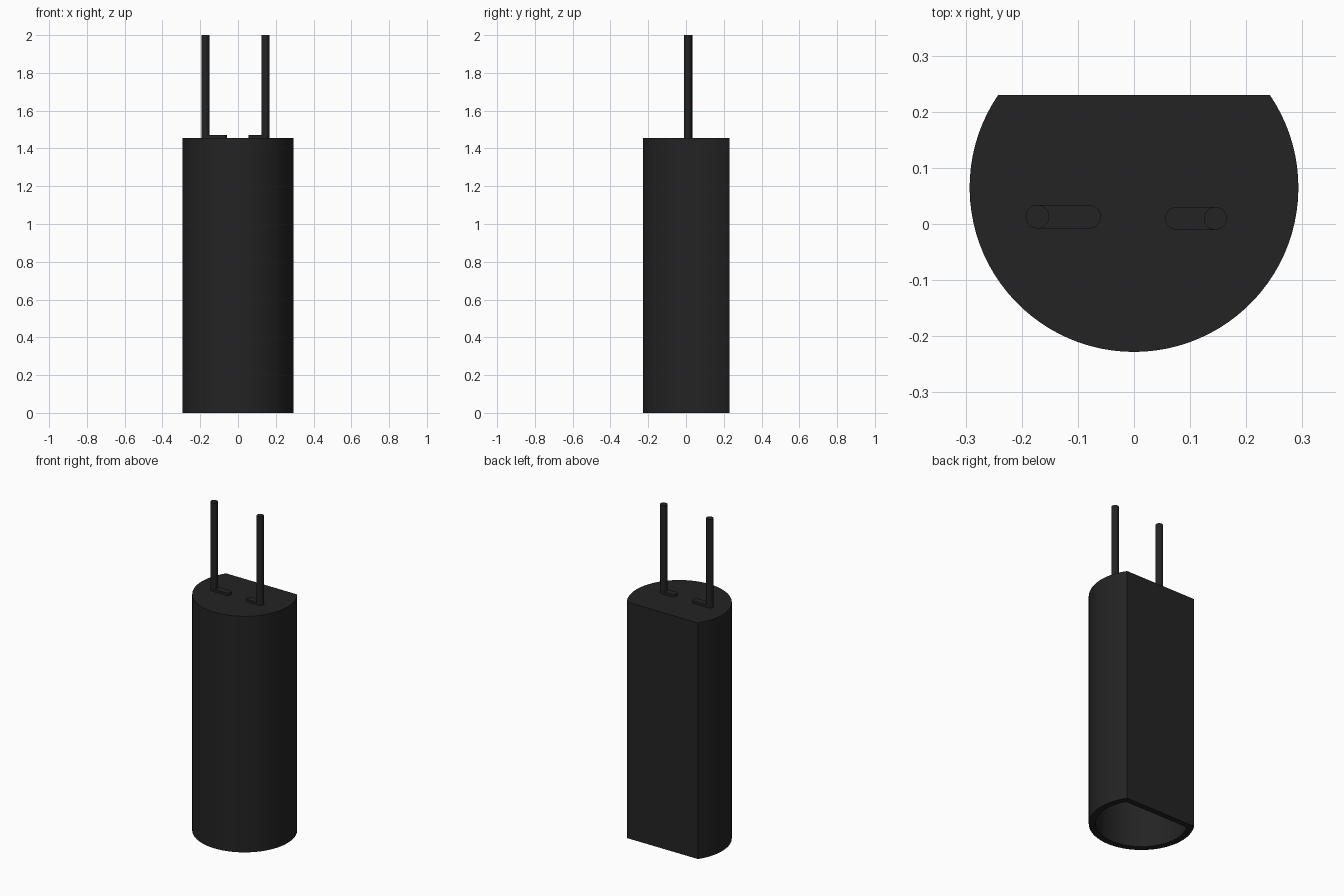
import bpy, bmesh, math

cube = bpy.data.objects.get("Cube")
if cube:
    bpy.data.objects.remove(cube, do_unlink=True)

black = bpy.data.materials.new("matte_black")
black.use_nodes = True
COLOUR = (0.017, 0.017, 0.017, 1)
black.diffuse_color = COLOUR
black.node_tree.nodes["Principled BSDF"].inputs["Base Color"].default_value = COLOUR

BODY_TOP, PAD_TOP, PIN_TOP = 1.455, 1.47, 2.0
CENTRE_Y = 0.065


def arc(cx, cy, r, start, end, n):
    """Points along a circular arc, angles in radians."""
    return [(cx + r * math.cos(start + (end - start) * i / n),
             cy + r * math.sin(start + (end - start) * i / n)) for i in range(n + 1)]


def d_profile(r, flat):
    """Round outline cut flat at the back."""
    a = math.asin(flat / r)
    return arc(0, CENTRE_Y, r, math.pi - a, 2 * math.pi + a, 64)


def finish(name, bm):
    bmesh.ops.recalc_face_normals(bm, faces=bm.faces)
    mesh = bpy.data.meshes.new(name)
    bm.to_mesh(mesh)
    bm.free()
    mesh.materials.append(black)
    obj = bpy.data.objects.new(name, mesh)
    bpy.context.collection.objects.link(obj)
    bpy.ops.object.select_all(action='DESELECT')
    obj.select_set(True)
    bpy.context.view_layer.objects.active = obj
    bpy.ops.object.shade_smooth_by_angle(angle=math.radians(30))


def loft(name, rings):
    """Skin consecutive (outline, height) rings and cap both ends."""
    bm = bmesh.new()
    loops = [[bm.verts.new((x, y, z)) for x, y in pts] for pts, z in rings]
    for lo, hi in zip(loops, loops[1:]):
        for i in range(len(lo)):
            j = (i + 1) % len(lo)
            bm.faces.new((lo[i], lo[j], hi[j], hi[i]))
    bm.faces.new(loops[0])
    bm.faces.new(loops[-1])
    finish(name, bm)


# Hollow body, open at the bottom
outer, inner = d_profile(0.293, 0.165), d_profile(0.255, 0.13)
loft("body_shell", [(outer, BODY_TOP), (outer, 0), (inner, 0), (inner, BODY_TOP - 0.04)])

# Each lead: an upright pin on a rounded pad that reaches inward
for side, pin_x, pad_end, y, r in (("right", -0.172, -0.08, 0.013, 0.021),
                                   ("left", 0.145, 0.076, 0.010, 0.0205)):
    x0, x1 = sorted((pin_x, pad_end))
    q = math.pi / 2
    pad = arc(x1, y, r, -q, q, 16) + arc(x0, y, r, q, 3 * q, 16)
    loft(side + "_pad", [(pad, BODY_TOP - 0.01), (pad, PAD_TOP)])
    pin = arc(pin_x, y, r, 0, 2 * math.pi, 32)[:-1]
    loft(side + "_pin", [(pin, BODY_TOP - 0.01), (pin, PIN_TOP)])
